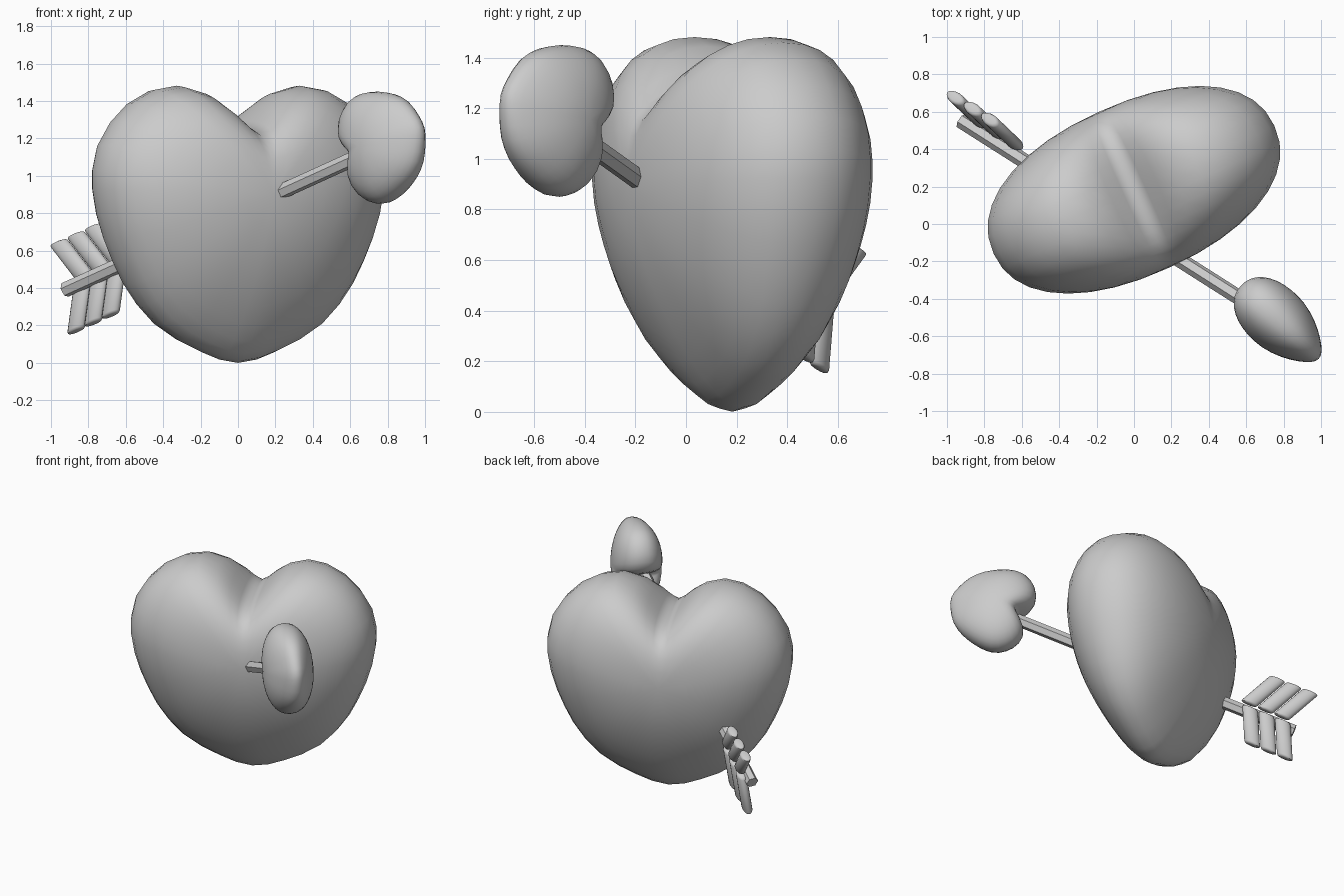
import bpy, bmesh, math
from mathutils import Vector, Matrix

if "Cube" in bpy.data.objects:
    bpy.data.objects.remove(bpy.data.objects["Cube"])

# Half outline of the heart (side, height), from bottom tip to top notch
HALF = [(0, 0), (.11, .018), (.22, .06), (.34, .115), (.47, .20), (.57, .305), (.65, .42),
        (.71, .54), (.76, .66), (.80, .79), (.823, .925), (.825, 1.03), (.795, 1.165),
        (.72, 1.29), (.62, 1.39), (.49, 1.46), (.36, 1.482), (.23, 1.445), (.13, 1.37),
        (.06, 1.295), (0, 1.245)]
OUTLINE = HALF + [(-u, z) for u, z in HALF[-2:0:-1]]
DEPTH, MID_Z, RINGS, POWER = .457, .90, 18, 2 / 2.2


def finish(bm, name):
    bmesh.ops.recalc_face_normals(bm, faces=bm.faces)
    me = bpy.data.meshes.new(name)
    bm.to_mesh(me)
    bm.free()
    ob = bpy.data.objects.new(name, me)
    bpy.context.collection.objects.link(ob)
    return ob


def frame(x, y, z):
    return Matrix((x, y, z)).transposed()


def heart(name, axes, scale, centre):
    """Puffed heart: outline shrunk towards a front and a back pole, thinner at the tip."""
    bm = bmesh.new()
    rings = []
    for i in range(1, RINGS):
        a = math.pi * i / RINGS - math.pi / 2
        f = math.cos(a) ** POWER
        v = DEPTH * math.copysign(abs(math.sin(a)) ** POWER, a)
        ring = []
        for u, z in OUTLINE:
            d = Vector((u, 0, z - MID_Z))
            r = d.length
            d *= f * (r + max(0, .60 - r) * (1 - f)) / r
            taper = 1 - .42 * (max(0, -d.z) / MID_Z) ** 1.7
            ring.append(bm.verts.new((d.x, v * taper, d.z)))
        rings.append(ring)
    n = len(OUTLINE)
    for p, q in zip(rings, rings[1:]):
        for k in range(n):
            bm.faces.new((p[k], p[(k + 1) % n], q[(k + 1) % n], q[k]))
    for ring, v in ((rings[0], -DEPTH), (rings[-1], DEPTH)):
        pole = bm.verts.new((0, v, 0))
        for k in range(n):
            bm.faces.new((pole, ring[k], ring[(k + 1) % n]))
    # orient, then centre the bounding box
    for vert in bm.verts:
        vert.co = axes @ vert.co * scale
    mid = Vector([(min(v.co[i] for v in bm.verts) + max(v.co[i] for v in bm.verts)) / 2
                  for i in range(3)])
    bmesh.ops.translate(bm, verts=bm.verts, vec=Vector(centre) - mid)
    for face in bm.faces:
        face.smooth = True
    return finish(bm, name)


def rod(name, matrix, sides, bevel=0):
    """Unit cylinder (radius 1, z 0..1) placed by a matrix that may shear it."""
    bm = bmesh.new()
    bmesh.ops.create_cone(bm, cap_ends=True, segments=sides, radius1=1, radius2=1, depth=1,
                          matrix=Matrix.Translation((0, 0, .5)))
    bmesh.ops.transform(bm, matrix=matrix, verts=bm.verts)
    if bevel:
        rims = [e for f in bm.faces if len(f.verts) > 4 for e in f.edges]
        bmesh.ops.bevel(bm, geom=rims, offset=bevel, segments=2, profile=.5, affect='EDGES')
    ob = finish(bm, name)
    bpy.ops.object.select_all(action='DESELECT')
    ob.select_set(True)
    bpy.context.view_layer.objects.active = ob
    bpy.ops.object.shade_smooth_by_angle(angle=math.radians(50))
    return ob


# Main heart, turned about the vertical
heart("heart_body", Matrix.Rotation(math.radians(24.5), 3, 'Z'), 1, (0, .183, .741))

# Arrowhead: small heart lying along the arrow, tip forward
tip = Vector((.69, -.65, .31)).normalized()
side = (Vector((0, 0, 1)) - tip * tip.z).normalized()
heart("arrowhead_heart", frame(side, (-tip).cross(side), -tip), .367, (.768, -.511, 1.15))

# Shaft through the heart
tail, head = Vector((-.925, .552, .39)), Vector((.66, -.456, 1.11))
D = (head - tail).normalized()
W = Vector((-.2, .31, .93))
W = (W - D * W.dot(D)).normalized()
T = D.cross(W)
shaft = frame(W * .041, T * .041, head - tail).to_4x4()
shaft.translation = tail
rod("arrow_shaft", shaft, 6)

# Feathers: three slanted slats on each side of the shaft
for label, s, back in (("upper", 1, 0), ("lower", -1, .02)):
    slant = -.42 * D + s * .91 * W
    for i in range(3):
        end = Vector((-.905, .598, .41)) + D * (.117 * i - back) + s * W * .255
        length = .27
        m = frame(D * .056, T * .033, slant * length).to_4x4()
        m.translation = end - slant * length
        rod(f"feather_{label}_{i + 1}", m, 16, .014)
